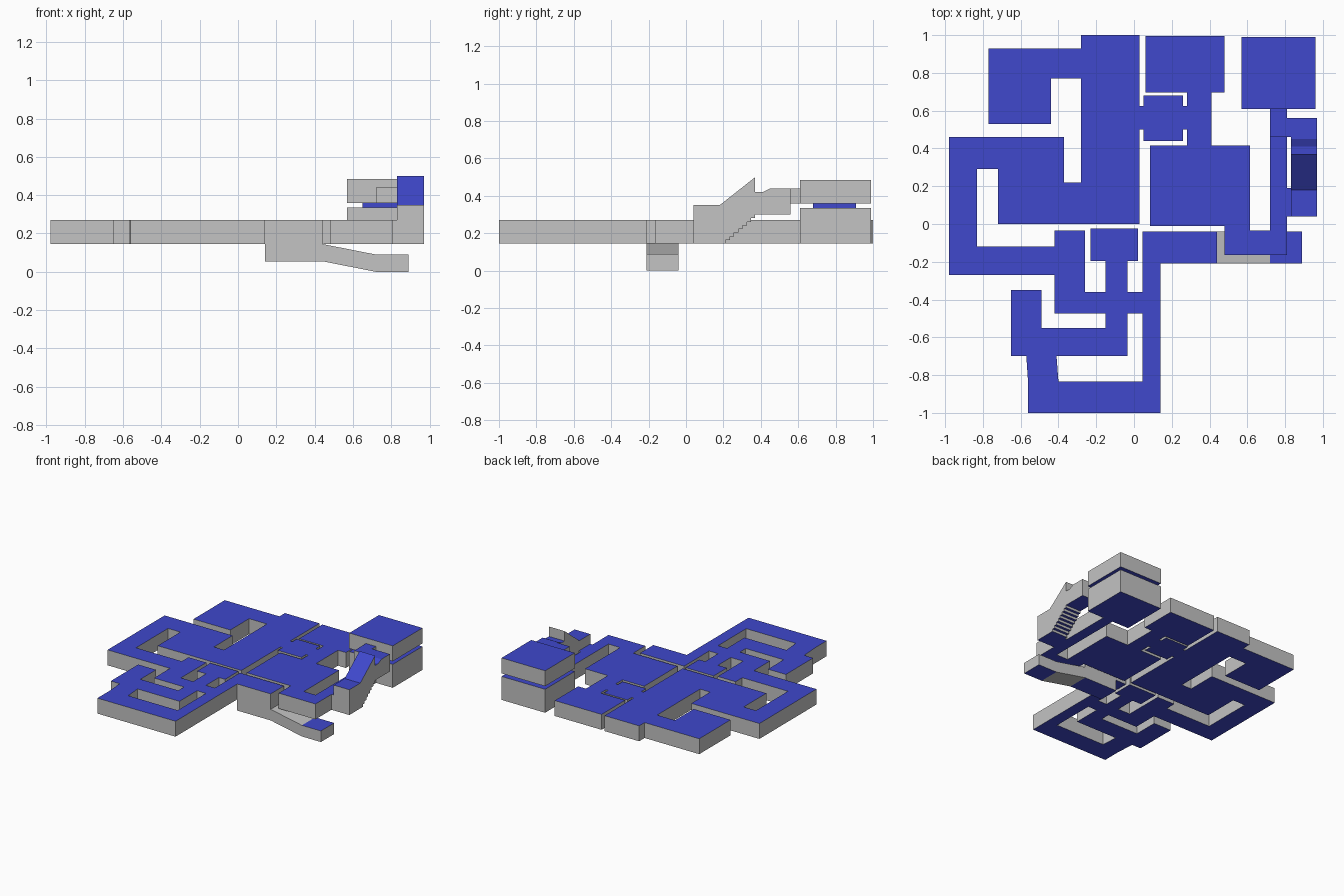
import bpy
import bmesh
from mathutils import Vector

if "Cube" in bpy.data.objects:
    bpy.data.objects.remove(bpy.data.objects["Cube"], do_unlink=True)


def make_material(name, color):
    mat = bpy.data.materials.new(name)
    mat.use_nodes = True
    mat.diffuse_color = color
    mat.node_tree.nodes["Principled BSDF"].inputs["Base Color"].default_value = color
    return mat


wall_grey = make_material("wall grey", (.546, .546, .546, 1))
floor_blue = make_material("floor blue", (.05, .065, .604, 1))


def prism(name, outline, offset, flat_limit=.5):
    """Extrude a 3D outline; faces pointing up or down become blue."""
    bm = bmesh.new()
    base = bm.faces.new([bm.verts.new(p) for p in outline])
    result = bmesh.ops.extrude_face_region(bm, geom=[base], use_keep_orig=True)
    moved = [g for g in result["geom"] if isinstance(g, bmesh.types.BMVert)]
    bmesh.ops.translate(bm, verts=moved, vec=Vector(offset))
    bmesh.ops.recalc_face_normals(bm, faces=bm.faces)
    bm.normal_update()
    for face in bm.faces:
        face.material_index = int(abs(face.normal.z) > flat_limit)
    mesh = bpy.data.meshes.new(name)
    bm.to_mesh(mesh)
    bm.free()
    mesh.materials.append(wall_grey)
    mesh.materials.append(floor_blue)
    obj = bpy.data.objects.new(name, mesh)
    bpy.context.collection.objects.link(obj)
    return obj


FLOOR, CEILING = .145, .27


def plan(name, points, low=FLOOR, high=CEILING):
    """Extrude a floor plan upward."""
    return prism(name, [(x, y, low) for x, y in points], (0, 0, high - low))


def square_plan(name, corners, low=FLOOR, high=CEILING):
    """Right-angled plan: every corner is joined to the next by an x step, then a y step."""
    points = []
    for i, (x, y) in enumerate(corners):
        points += [(x, y), (corners[(i + 1) % len(corners)][0], y)]
    return plan(name, points, low, high)


def block(name, x0, x1, y0, y1, low, high):
    return plan(name, [(x0, y0), (x1, y0), (x1, y1), (x0, y1)], low, high)


# Main floor rooms and corridors
square_plan("north_hall", [(-.77, .93), (-.28, 1), (.03, 0), (-.72, .22),
                           (-.28, .77), (-.44, .53)])
square_plan("west_corridor", [(-.98, .46), (-.37, .22), (-.72, .29),
                              (-.83, -.12), (-.42, -.27)])
square_plan("south_rooms", [(-.42, -.035), (-.26, -.36), (-.15, -.195), (-.23, -.025),
                            (.02, -.195), (-.035, -.36), (.045, -.475), (-.035, -.7),
                            (-.65, -.35), (-.49, -.55), (-.15, -.475)])
square_plan("small_middle_room", [(.03, .625), (.05, .68), (.26, .625),
                                  (.28, .5), (.26, .44), (.05, .5)])
square_plan("east_rooms", [(.06, .995), (.48, .695), (.41, .415), (.615, -.035),
                           (.72, .61), (.81, -.165), (.48, -.01), (.085, .415),
                           (.28, .695)])
plan("south_corridor", [(.045, -.04), (.14, -.04), (.14, -1), (-.56, -1), (-.56, -.85),
                        (-.57, -.7), (-.41, -.7), (-.4, -.835), (.045, -.835)])

# Descending ramp with its entry room and end landing
block("ramp_entry", .14, .44, -.21, -.04, .055, CEILING)
ramp_profile = [(.44, .145), (.72, .09), (.89, .09), (.89, 0), (.72, 0), (.44, .055)]
prism("descending_ramp", [(x, -.21, z) for x, z in ramp_profile], (0, .17, 0), .99)

# Stairwell with a stepped underside
STEPS = 8
stair_profile = [(.04, .145), (.04, .35), (.18, .35), (.37, .5), (.37, .42), (.41, .42),
                 (.45, .44), (.56, .44), (.56, .3)]
for i in range(STEPS):
    y = .37 - .18 * i / STEPS
    stair_profile += [(y, .3 - .155 * i / STEPS), (y, .3 - .155 * (i + 1) / STEPS)]
prism("stairwell", [(.83, y, z) for y, z in stair_profile], (.14, 0, 0))
block("stair_doorway", .81, .83, .04, .19, FLOOR, CEILING)
square_plan("upper_passage", [(.72, .46), (.83, .56), (.81, .61)], .36, .44)

# Two-storey tower
block("tower_lower_room", .57, .96, .61, .99, FLOOR, .335)
block("tower_upper_room", .57, .96, .61, .99, .36, .485)
link = block("tower_link", .65, .88, .68, .91, .335, .36)
for polygon in link.data.polygons:
    polygon.material_index = 1
